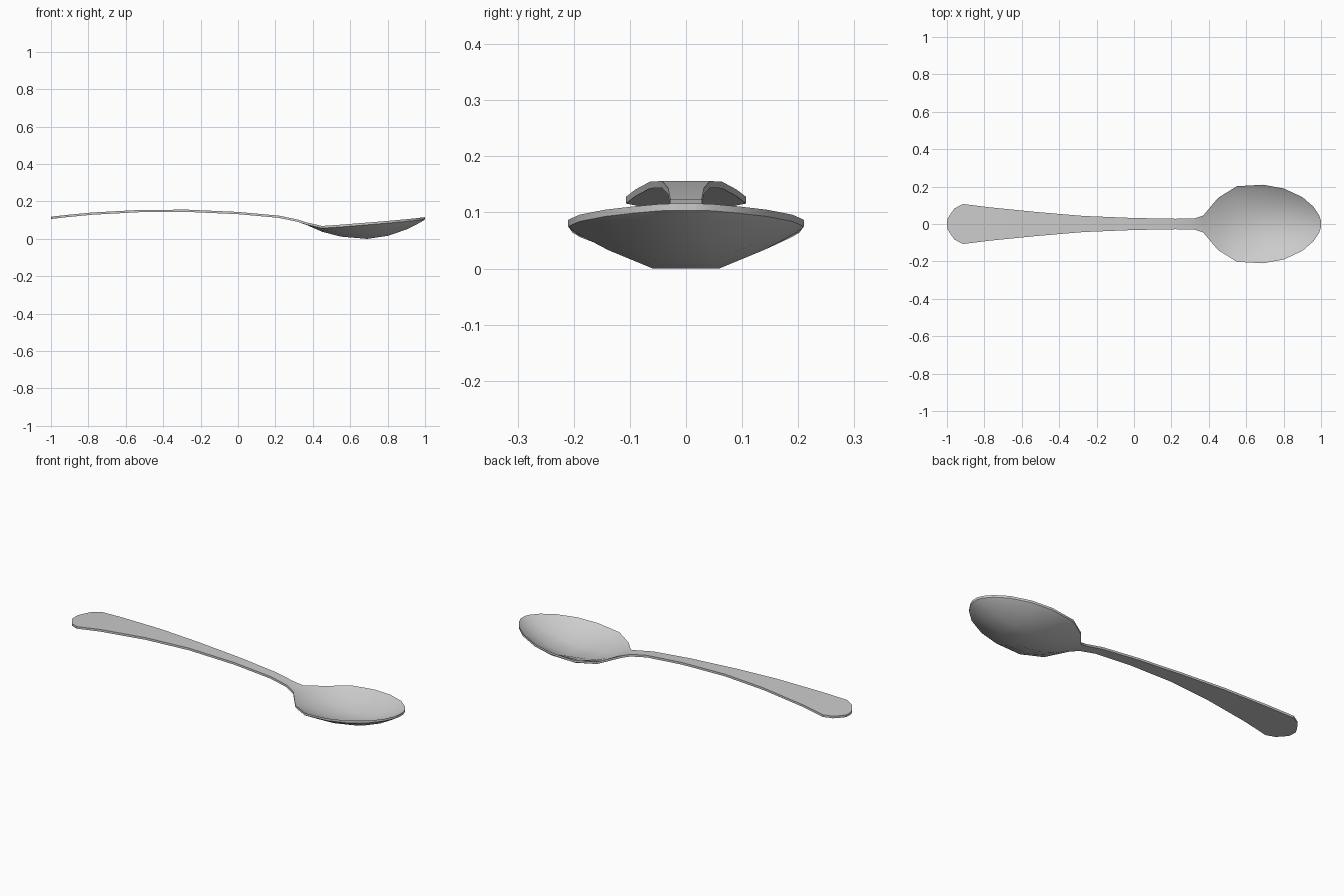
import bpy, bmesh, math

if "Cube" in bpy.data.objects:
    bpy.data.objects.remove(bpy.data.objects["Cube"])

# Stations along the spoon: x, half width, rim height, bowl depth
STATIONS = [
    (-1.00, 0.022, 0.123, 0), (-0.985, 0.048, 0.125, 0), (-0.96, 0.083, 0.128, 0),
    (-0.915, 0.107, 0.133, 0), (-0.78, 0.090, 0.146, 0), (-0.52, 0.064, 0.160, 0),
    (-0.27, 0.043, 0.161, 0), (0.00, 0.032, 0.149, 0), (0.22, 0.028, 0.129, 0),
    (0.32, 0.029, 0.108, 0), (0.37, 0.045, 0.092, 0.002), (0.45, 0.140, 0.074, 0.019),
    (0.55, 0.202, 0.081, 0.052), (0.69, 0.210, 0.092, 0.075), (0.80, 0.190, 0.101, 0.068),
    (0.90, 0.144, 0.110, 0.043), (0.96, 0.092, 0.116, 0.019), (0.99, 0.047, 0.120, 0.006),
    (1.00, 0.018, 0.121, 0.0),
]
# Cross-section: fraction of half width, fraction of depth
SECTION = [(-1, 0), (-0.93, 0.16), (-0.66, 0.56), (-0.28, 1),
           (0.28, 1), (0.66, 0.56), (0.93, 0.16), (1, 0)]
THICKNESS = 0.012


def build_spoon():
    bm = bmesh.new()
    loops = []
    for x, w, z, d in STATIONS:
        top = [bm.verts.new((x, w * f, z - d * g)) for f, g in SECTION]
        under = [bm.verts.new((x, w * f, z - d * g - THICKNESS)) for f, g in reversed(SECTION)]
        loops.append(top + under)
    n = len(loops[0])
    # Skin between neighbouring sections
    for a, b in zip(loops, loops[1:]):
        for i in range(n):
            j = (i + 1) % n
            bm.faces.new((a[i], a[j], b[j], b[i]))
    # Close both tips
    bm.faces.new(loops[0])
    bm.faces.new(loops[-1])
    bmesh.ops.recalc_face_normals(bm, faces=bm.faces)
    # Stand on the ground
    low = min(v.co.z for v in bm.verts)
    bmesh.ops.translate(bm, verts=bm.verts, vec=(0, 0, -low))
    mesh = bpy.data.meshes.new("spoon")
    bm.to_mesh(mesh)
    bm.free()
    obj = bpy.data.objects.new("spoon", mesh)
    bpy.context.collection.objects.link(obj)
    return obj


spoon = build_spoon()
bpy.context.view_layer.objects.active = spoon
spoon.select_set(True)
bpy.ops.object.shade_smooth_by_angle(angle=math.radians(35))
